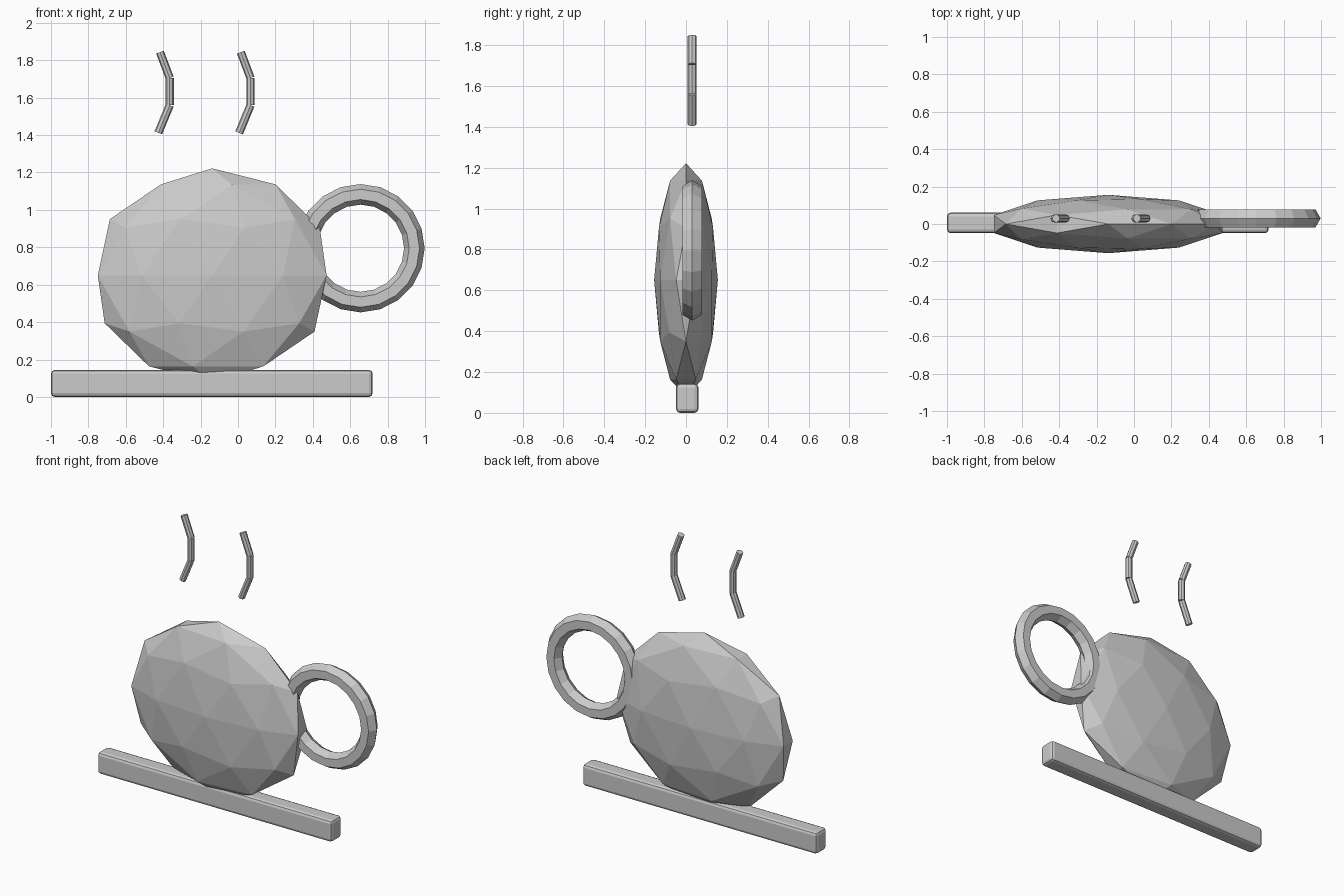
import bpy
from mathutils import Vector

if "Cube" in bpy.data.objects:
    bpy.data.objects.remove(bpy.data.objects["Cube"])


def finish(name):
    """Name the active object and apply its scale."""
    obj = bpy.context.object
    obj.name = name
    bpy.ops.object.transform_apply(location=False, rotation=False, scale=True)
    return obj


# Cup: flattened low-poly ball whose base sinks into the saucer
bpy.ops.mesh.primitive_ico_sphere_add(subdivisions=2, radius=1, location=(-0.138, 0, 0.65))
bpy.context.object.scale = (0.643, 0.156, 0.572)
finish("cup_body")

# Saucer: long bar with rounded edges
bpy.ops.mesh.primitive_cube_add(size=1, location=(-0.14, 0.006, 0.072))
bpy.context.object.scale = (1.72, 0.11, 0.144)
saucer = finish("saucer")
bevel = saucer.modifiers.new("rounded_edges", 'BEVEL')
bevel.width = 0.02
bevel.segments = 2

# Handle: faceted ring turned to face the front
bpy.ops.mesh.primitive_torus_add(major_segments=20, minor_segments=6,
                                 major_radius=0.288, minor_radius=0.055,
                                 location=(0.655, 0.03, 0.795),
                                 rotation=(1.5707963, 0, 0))
finish("handle")

# Steam: two bent wisps, three straight rods each
path = [Vector(p) for p in ((-0.426, 0.03, 1.412), (-0.365, 0.03, 1.56),
                            (-0.365, 0.03, 1.705), (-0.417, 0.03, 1.843))]
for side, shift in (("left", 0.0), ("right", 0.432)):
    for i, (a, b) in enumerate(zip(path, path[1:])):
        d = b - a
        bpy.ops.mesh.primitive_cylinder_add(vertices=8, radius=0.022, depth=d.length,
                                            location=(a + b) / 2 + Vector((shift, 0, 0)))
        rod = finish(f"steam_{side}_{i + 1}")
        rod.rotation_euler = d.to_track_quat('Z', 'Y').to_euler()
